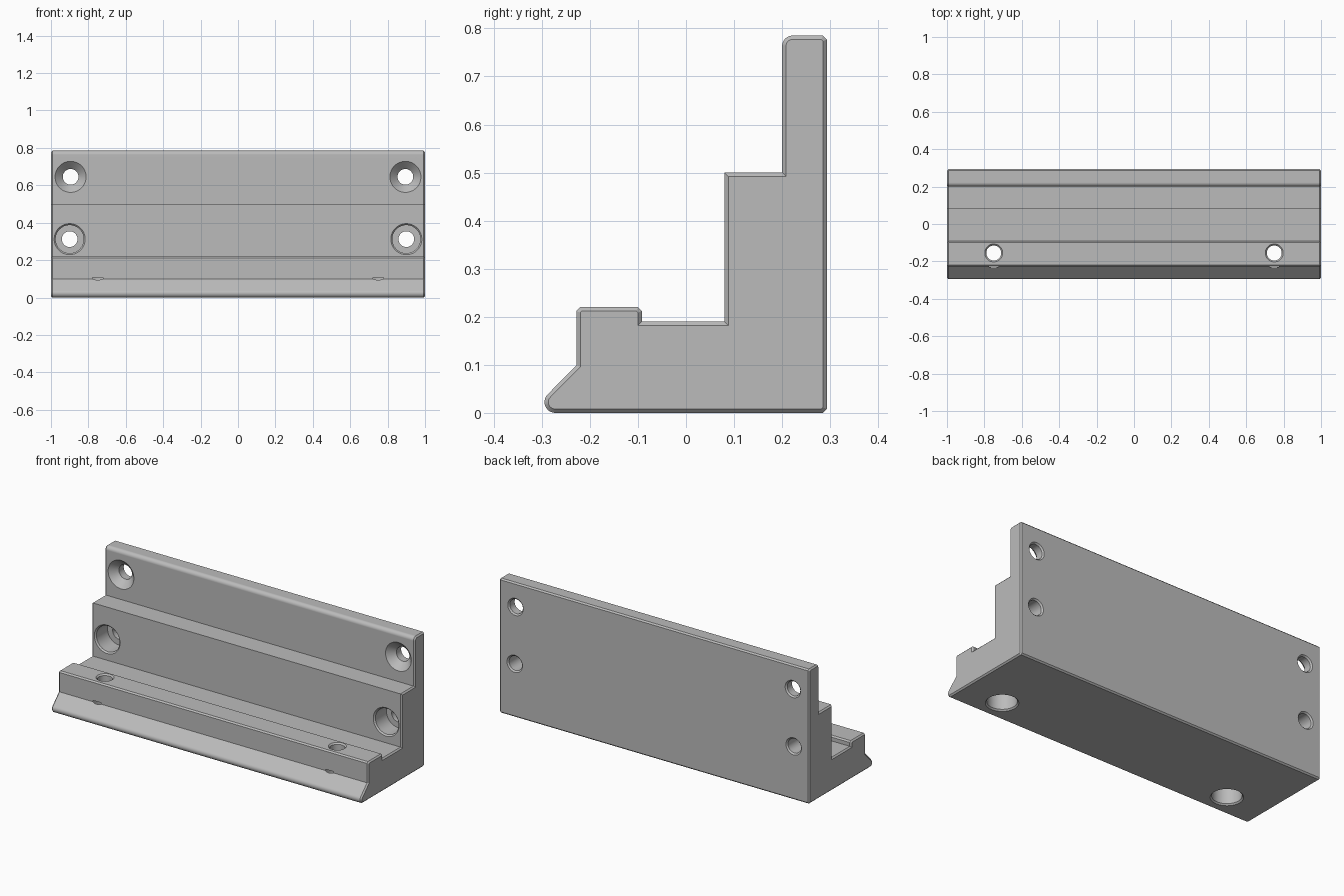
import bpy, bmesh
from math import cos, sin, radians, tau
from mathutils import Matrix, Vector

cube = bpy.data.objects.get("Cube")
if cube:
    bpy.data.objects.remove(cube)

C = 0.008  # edge chamfer

mat = bpy.data.materials.new("plain grey")
mat.use_nodes = True
grey = (0.5, 0.5, 0.5, 1)
mat.diffuse_color = grey
mat.node_tree.nodes["Principled BSDF"].inputs["Base Color"].default_value = grey


def make_object(name, bm):
    bmesh.ops.recalc_face_normals(bm, faces=bm.faces)
    mesh = bpy.data.meshes.new(name)
    bm.to_mesh(mesh)
    bm.free()
    mesh.materials.append(mat)
    obj = bpy.data.objects.new(name, mesh)
    bpy.context.collection.objects.link(obj)
    return obj


def arc(y, z, r, start, end, steps=10):
    angles = [radians(start + (end - start) * i / steps) for i in range(steps + 1)]
    return [(y + r * cos(a), z + r * sin(a)) for a in angles]


def lathe(bm, profile, origin, axis, sides=48):
    """Closed solid of revolution from (radius, distance along axis) pairs."""
    turn = Vector((0, 0, 1)).rotation_difference(Vector(axis)).to_matrix().to_4x4()
    place = Matrix.Translation(origin) @ turn
    rings = [[bm.verts.new(place @ Vector((r * cos(tau * i / sides), r * sin(tau * i / sides), t)))
              for i in range(sides)] for r, t in profile]
    for a, b in zip(rings, rings[1:]):
        for i in range(sides):
            j = (i + 1) % sides
            bm.faces.new((a[i], a[j], b[j], b[i]))
    bm.faces.new(rings[0][::-1])
    bm.faces.new(rings[-1])


# Stepped bracket: side profile as (y, z), extruded along x
profile = arc(-0.272, 0.0225, 0.0225, 135, 270)              # rounded toe
profile += [(0.293 - C, 0), (0.293, C),                      # back
            (0.293, 0.785 - C), (0.293 - C, 0.785)]
profile += arc(0.222, 0.763, 0.022, 90, 180)                 # rounded top edge
profile += [(0.2, 0.5), (0.08, 0.5), (0.08, 0.19),           # upper step
            (-0.092, 0.19), (-0.092, 0.22 - C),              # groove
            (-0.092 - C, 0.22), (-0.228 + C, 0.22),          # raised lip
            (-0.228, 0.22 - C), (-0.228, 0.099)]

bm = bmesh.new()
face = bm.faces.new([bm.verts.new((C - 1, y, z)) for y, z in profile])
new = bmesh.ops.extrude_face_region(bm, geom=[face], use_keep_orig=True)["geom"]
bmesh.ops.translate(bm, verts=[v for v in new if isinstance(v, bmesh.types.BMVert)],
                    vec=(2 - 2 * C, 0, 0))
bmesh.ops.recalc_face_normals(bm, faces=bm.faces)
# Chamfered ends
for cap in [f for f in bm.faces if abs(f.normal.x) > 0.9]:
    side = 1 if cap.normal.x > 0 else -1
    bmesh.ops.inset_region(bm, faces=[cap], thickness=C, use_even_offset=True)
    for v in cap.verts:
        v.co.x = side
bracket = make_object("stepped_bracket", bm)

# Screw hole cutters
bm = bmesh.new()
R = 0.042
back_end = [(R, 0.293 - C), (R + 2 * C, 0.293 + C)]
for s in (-1, 1):
    # countersunk upper holes
    lathe(bm, [(0.093, 0.19), (R, 0.241)] + back_end, (0.895 * s, 0, 0.645), (0, 1, 0))
    # counterbored lower holes
    lathe(bm, [(0.091, 0.072), (0.075, 0.088), (0.075, 0.19), (R, 0.19)] + back_end,
          (0.9 * s, 0, 0.312), (0, 1, 0))
    # vertical holes, counterbored from below
    lathe(bm, [(0.078 + 2 * C, -C), (0.078, C), (0.078, 0.107), (0.04, 0.107),
               (0.04, 0.22 - C), (0.04 + 2 * C, 0.22 + C)], (0.75 * s, -0.155, 0), (0, 0, 1))
cutter = make_object("hole_cutter", bm)
cutter.hide_render = True

cut = bracket.modifiers.new("holes", 'BOOLEAN')
cut.operation = 'DIFFERENCE'
cut.solver = 'EXACT'
cut.object = cutter

bpy.ops.object.select_all(action='DESELECT')
bracket.select_set(True)
bpy.context.view_layer.objects.active = bracket
bpy.ops.object.modifier_apply(modifier=cut.name)
bpy.data.objects.remove(cutter)

# Smooth curves, crisp edges, flat large faces
bpy.ops.object.shade_smooth_by_angle(angle=radians(30))
weighted = bracket.modifiers.new("weighted normals", 'WEIGHTED_NORMAL')
weighted.keep_sharp = True
